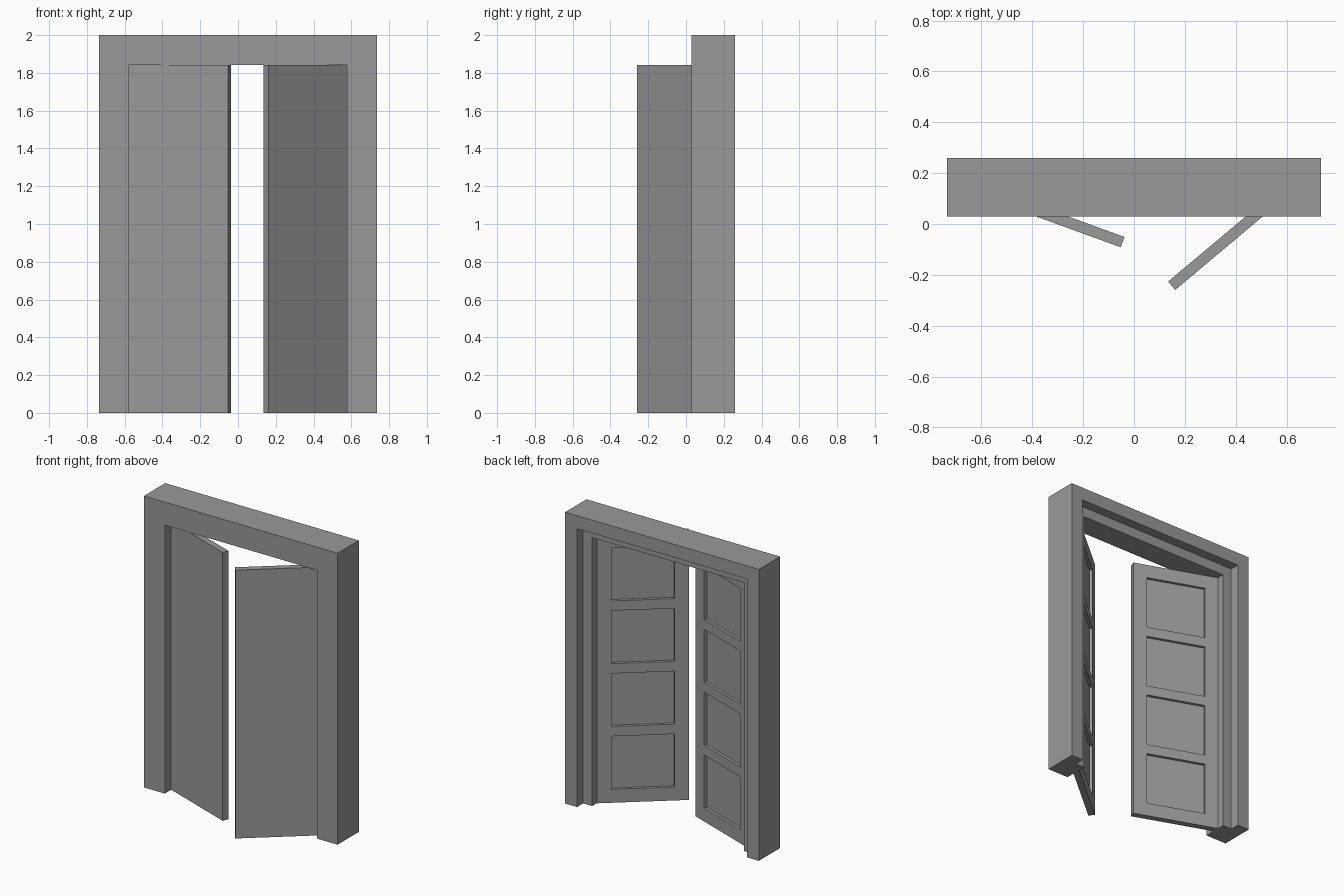
import bpy, bmesh
from math import radians

if "Cube" in bpy.data.objects:
    bpy.data.objects.remove(bpy.data.objects["Cube"])

HALF_W, HEIGHT = 0.735, 2.0
JAMB = 0.158
Y0, Y_STEP, Y1 = 0.03, 0.194, 0.26
DOOR_W, DOOR_H, DOOR_T = 0.577, HEIGHT - JAMB - 0.001, 0.043
MARGIN, GAP, RECESS, PANELS = 0.092, 0.067, 0.02, 4

# Dark grey paint
paint = bpy.data.materials.new("dark_grey_paint")
paint.diffuse_color = (0.32, 0.32, 0.32, 1)
paint.use_nodes = True
paint.node_tree.nodes["Principled BSDF"].inputs["Base Color"].default_value = paint.diffuse_color


def finish(name, bm):
    bmesh.ops.recalc_face_normals(bm, faces=bm.faces[:])
    mesh = bpy.data.meshes.new(name)
    bm.to_mesh(mesh)
    bm.free()
    mesh.materials.append(paint)
    obj = bpy.data.objects.new(name, mesh)
    bpy.context.collection.objects.link(obj)
    return obj


def make_frame():
    # Stepped jamb section (inset from outer edge, y), mitred around the opening
    section = [(0, Y0), (JAMB, Y0), (JAMB, Y_STEP), (0.09, Y_STEP), (0.09, Y1), (0, Y1)]
    bm = bmesh.new()
    rings = []
    for side, top in ((-1, 0), (-1, 1), (1, 1), (1, 0)):
        rings.append([bm.verts.new((side * (HALF_W - d), y, (HEIGHT - d) * top))
                      for d, y in section])
    n = len(section)
    for a, b in zip(rings, rings[1:]):
        for i in range(n):
            j = (i + 1) % n
            bm.faces.new((a[i], a[j], b[j], b[i]))
    bm.faces.new(rings[0])
    bm.faces.new(rings[-1])
    return finish("door_frame", bm)


def make_door(name, direction, hinge, angle):
    # Grid lines for the stiles, rails and panels
    panel_h = (DOOR_H - 2 * MARGIN - (PANELS - 1) * GAP) / PANELS
    xs = [0, MARGIN, DOOR_W - MARGIN, DOOR_W]
    zs = [0]
    for k in range(PANELS):
        z = MARGIN + k * (panel_h + GAP)
        zs += [z, z + panel_h]
    zs.append(DOOR_H)

    # Gridded back face, closed to a slab with a plain front and edges
    bm = bmesh.new()
    grid = [[bm.verts.new((direction * x, DOOR_T / 2, z)) for x in xs] for z in zs]
    panels = []
    for r in range(len(zs) - 1):
        for c in range(3):
            f = bm.faces.new((grid[r][c], grid[r][c + 1], grid[r + 1][c + 1], grid[r + 1][c]))
            if c == 1 and r % 2 == 1:
                panels.append(f)
    front = [bm.verts.new((direction * x, -DOOR_T / 2, z))
             for x, z in ((0, 0), (DOOR_W, 0), (DOOR_W, DOOR_H), (0, DOOR_H))]
    bm.faces.new(front)
    edges = [grid[0], [row[-1] for row in grid], grid[-1][::-1], [row[0] for row in grid][::-1]]
    for i, edge in enumerate(edges):
        bm.faces.new(edge + [front[(i + 1) % 4], front[i]])

    # Recessed panels on the back only
    bmesh.ops.recalc_face_normals(bm, faces=bm.faces[:])
    bmesh.ops.inset_individual(bm, faces=panels, thickness=0, depth=-RECESS)
    obj = finish(name, bm)
    obj.location = (*hinge, 0)
    obj.rotation_euler.z = radians(angle)
    return obj


make_frame()
make_door("left_door", 1, (-0.587, 0.126), -20)
make_door("right_door", -1, (0.59, 0.128), 40)
